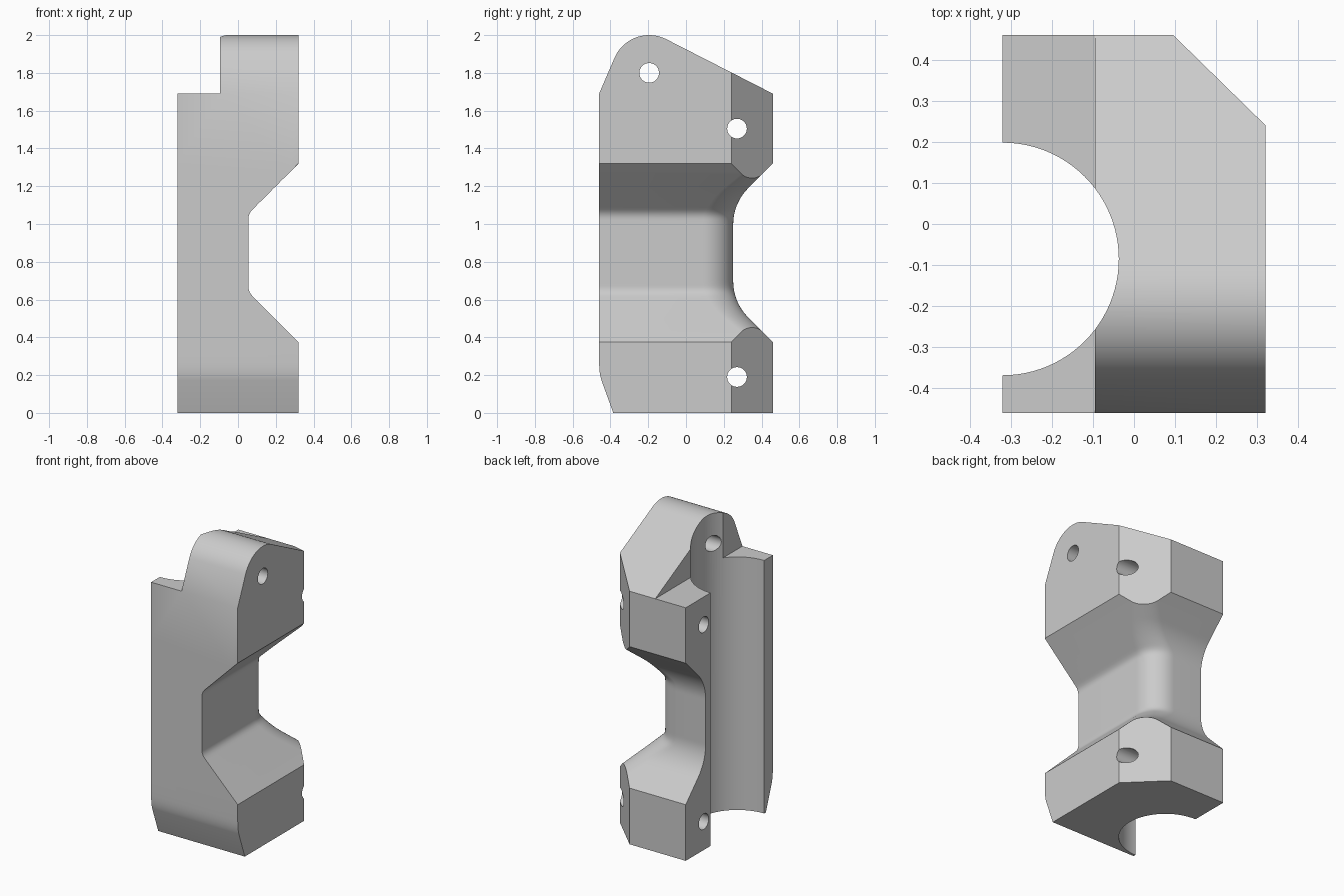
import bpy, bmesh, math

if "Cube" in bpy.data.objects:
    bpy.data.objects.remove(bpy.data.objects["Cube"])

grey = bpy.data.materials.new("plain grey")
grey.diffuse_color = (0.6, 0.6, 0.6, 1)
grey.use_nodes = True
grey.node_tree.nodes["Principled BSDF"].inputs["Base Color"].default_value = grey.diffuse_color


def loft(name, rings):
    """Solid skinned through a list of matching closed rings."""
    bm = bmesh.new()
    loops = [[bm.verts.new(p) for p in ring] for ring in rings]
    n = len(loops[0])
    for a, b in zip(loops, loops[1:]):
        for i in range(n):
            j = (i + 1) % n
            bm.faces.new((a[i], a[j], b[j], b[i]))
    bm.faces.new(loops[0][::-1])
    bm.faces.new(loops[-1])
    bmesh.ops.recalc_face_normals(bm, faces=bm.faces)
    me = bpy.data.meshes.new(name)
    bm.to_mesh(me)
    bm.free()
    ob = bpy.data.objects.new(name, me)
    bpy.context.collection.objects.link(ob)
    me.materials.append(grey)
    return ob


def prism(name, pts, axis, lo, hi):
    """Extrude a 2D outline along x (outline is y,z) or z (outline is x,y)."""
    place = (lambda p, t: (t, *p)) if axis == "x" else (lambda p, t: (*p, t))
    return loft(name, [[place(p, t) for p in pts] for t in (lo, hi)])


def arc(cx, cy, r, a0, a1, n):
    angles = [math.radians(a0 + (a1 - a0) * i / n) for i in range(n + 1)]
    return [(cx + r * math.cos(a), cy + r * math.sin(a)) for a in angles]


def boolean(target, tool, operation):
    mod = target.modifiers.new("cut", "BOOLEAN")
    mod.operation, mod.solver, mod.object = operation, "EXACT", tool
    bpy.context.view_layer.objects.active = target
    bpy.ops.object.modifier_apply(modifier=mod.name)
    bpy.data.objects.remove(tool)


# Waist: flat neck, fillet, then a 45 degree flare
MID, HALF = 0.8475, 0.4725


def flare(h, neck, outer, r):
    corner = HALF - (outer - neck)
    t = r * math.tan(math.pi / 8)
    if h <= corner - t:
        return neck
    if h >= corner + t * math.sqrt(0.5):
        return min(outer, neck + h - corner)
    return neck + r - math.sqrt(r * r - (h - corner + t) ** 2)


def section(z):
    h = abs(z - MID)
    x, y = flare(h, 0.055, 0.32, 0.07), flare(h, 0.25, 0.46, 0.27)
    r = 0.16 - 0.06 * min(1, max(0, (h - 0.2) / (HALF - 0.2)))
    outline = [(-0.32, -0.6), (x, -0.6)] + arc(x - r, y - r, r, 0, 90, 14) + [(-0.32, y)]
    return [(px, py, z) for px, py in outline]


steps = [0.14 + (HALF - 0.14) * i / 30 for i in range(31)]
levels = [-0.1] + [MID - h for h in reversed(steps)] + [MID + h for h in steps] + [2.1]
body = loft("bracket_body", [section(z) for z in levels])

# Side outline: rounded lug on top, sloped toe at the bottom
toe = [(-0.385, 0), (-0.448, 0.173), (-0.453, 0.193), (-0.457, 0.217), (-0.459, 0.242), (-0.46, 0.27)]
side = toe + [(-0.46, 1.69)] + arc(-0.195, 1.8, 0.2, 156.7, 63, 24) + [(0.46, 1.69), (0.66, 1.588), (0.66, 0)]
boolean(body, prism("side_outline", side, "x", -0.5, 0.5), "INTERSECT")

# Back corner chamfer, half-round bore, shoulder ledge
boolean(body, prism("chamfer", [(-0.13, 0.68), (0.545, 0.02), (0.6, 0.7)], "z", -0.2, 2.2), "DIFFERENCE")
boolean(body, prism("bore", arc(-0.32, -0.085, 0.283, 0, 356.25, 95), "z", -0.2, 2.2), "DIFFERENCE")
boolean(body, prism("ledge", [(-0.5, -0.7), (-0.095, -0.7), (-0.095, 0.7), (-0.5, 0.7)], "z", 1.69, 2.2), "DIFFERENCE")

# Cross holes
for y, z in ((-0.195, 1.8), (0.27, 1.505), (0.27, 0.19)):
    boolean(body, prism("hole", arc(y, z, 0.052, 0, 350, 35), "x", -0.6, 0.6), "DIFFERENCE")

bpy.ops.object.select_all(action="DESELECT")
body.select_set(True)
bpy.context.view_layer.objects.active = body
bpy.ops.object.shade_smooth_by_angle(angle=math.radians(25))
